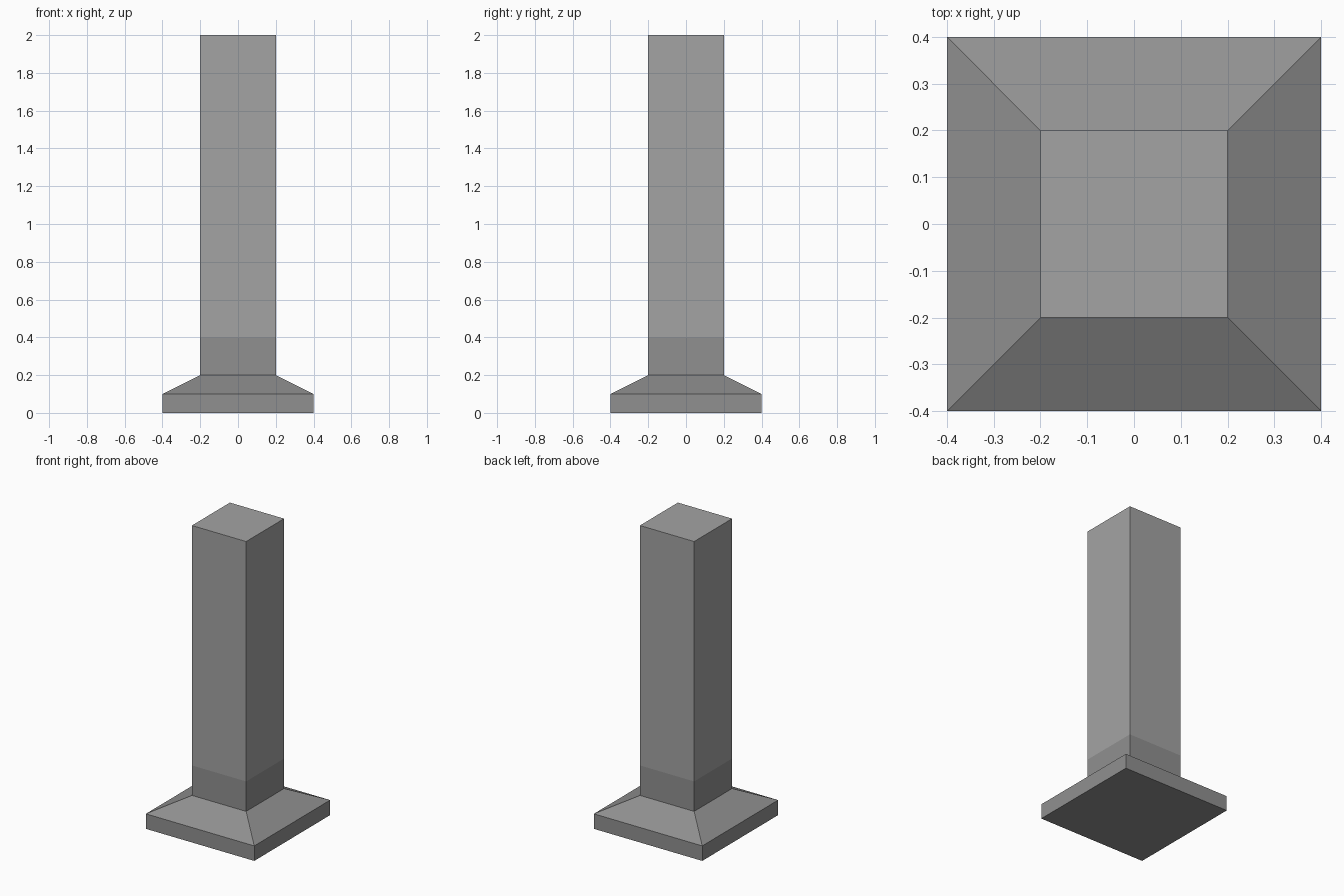
import bpy, bmesh

if "Cube" in bpy.data.objects:
    bpy.data.objects.remove(bpy.data.objects["Cube"])


def square_loft(name, profile, grey, cap_bottom=False, cap_top=False):
    """Skin square rings given as (half width, height) pairs."""
    bm = bmesh.new()
    rings = [[bm.verts.new((sx * r, sy * r, z))
              for sx, sy in ((-1, -1), (1, -1), (1, 1), (-1, 1))]
             for r, z in profile]
    for low, high in zip(rings, rings[1:]):
        for i in range(4):
            j = (i + 1) % 4
            bm.faces.new((low[i], low[j], high[j], high[i]))
    if cap_bottom:
        bm.faces.new(rings[0][::-1])
    if cap_top:
        bm.faces.new(rings[-1])
    mesh = bpy.data.meshes.new(name)
    bm.to_mesh(mesh)
    bm.free()
    mat = bpy.data.materials.new(name + "_grey")
    mat.diffuse_color = (grey, grey, grey, 1)
    mat.use_nodes = True
    mat.node_tree.nodes["Principled BSDF"].inputs["Base Color"].default_value = mat.diffuse_color
    mesh.materials.append(mat)
    obj = bpy.data.objects.new(name, mesh)
    bpy.context.collection.objects.link(obj)
    return obj


# Plinth with sloped shoulder and a short collar, in a darker grey
square_loft("pillar_base", [(0.4, 0), (0.4, 0.1), (0.2, 0.2), (0.2, 0.4)],
            0.28, cap_bottom=True)

# Plain square shaft continuing from the collar
square_loft("pillar_shaft", [(0.2, 0.4), (0.2, 2.0)], 0.37, cap_top=True)
